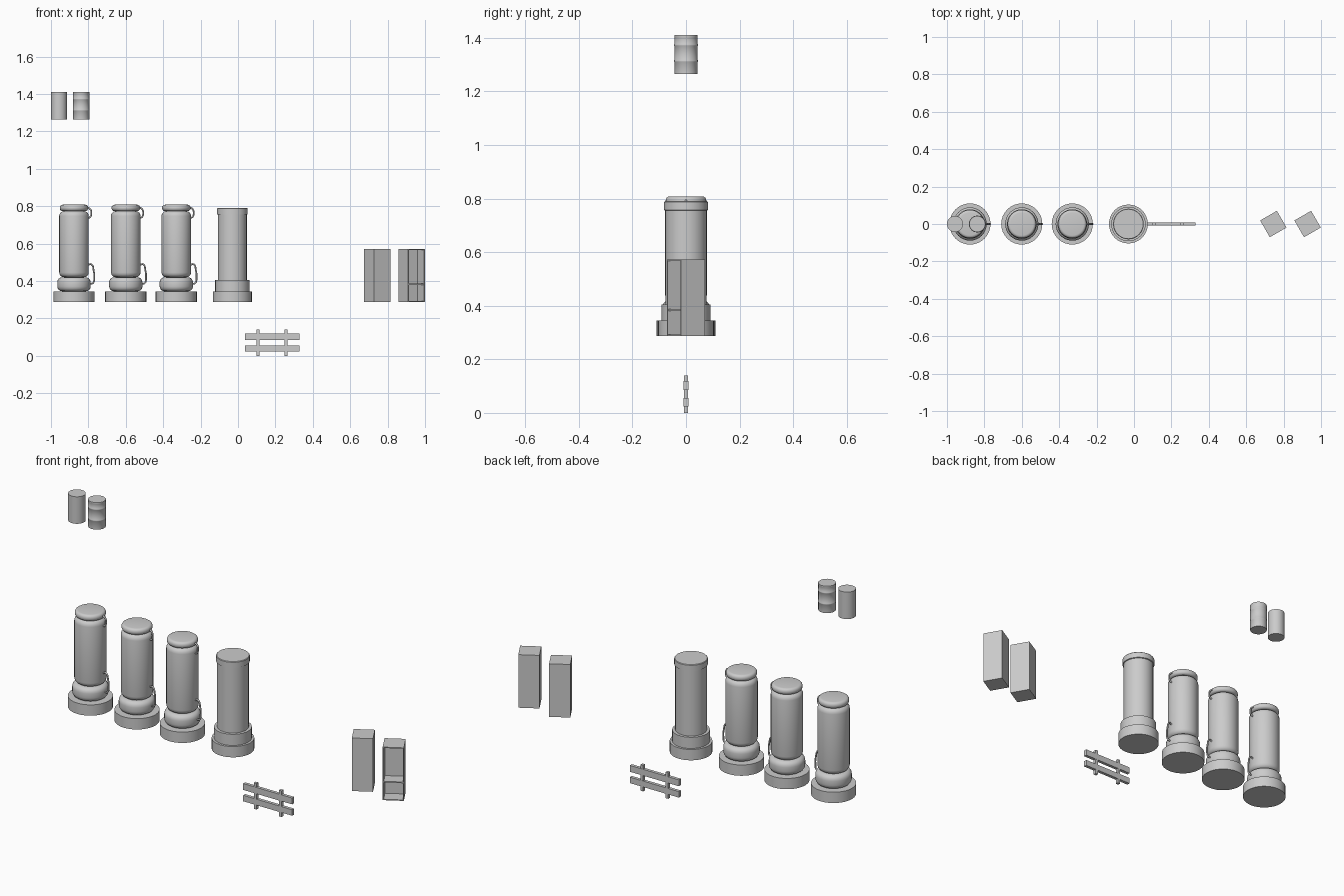
import bpy, bmesh, math
from mathutils import Matrix, Vector

if "Cube" in bpy.data.objects:
    bpy.data.objects.remove(bpy.data.objects["Cube"])


def finish(name, bm, loc, rot=0.0, smooth=True):
    bmesh.ops.recalc_face_normals(bm, faces=bm.faces)
    me = bpy.data.meshes.new(name)
    bm.to_mesh(me)
    bm.free()
    ob = bpy.data.objects.new(name, me)
    bpy.context.collection.objects.link(ob)
    ob.location = loc
    ob.rotation_euler.z = rot
    if smooth:
        bpy.ops.object.select_all(action='DESELECT')
        bpy.context.view_layer.objects.active = ob
        ob.select_set(True)
        bpy.ops.object.shade_smooth_by_angle(angle=math.radians(35))
    return ob


def lathe(name, profile, loc, sides=32):
    """Spin (radius, z) points around z and cap both ends."""
    bm = bmesh.new()
    rings = [[bm.verts.new((r * math.cos(math.tau * i / sides),
                            r * math.sin(math.tau * i / sides), z))
              for i in range(sides)] for r, z in profile]
    for a, b in zip(rings, rings[1:]):
        for i in range(sides):
            j = (i + 1) % sides
            bm.faces.new((a[i], a[j], b[j], b[i]))
    bm.faces.new(rings[0][::-1])
    bm.faces.new(rings[-1])
    return finish(name, bm, loc)


def rounded(r, z0, z1, c, n=4):
    """Profile of a drum with rounded top and bottom edges."""
    pts = []
    for zc, start in ((z0 + c, -90), (z1 - c, 0)):
        for i in range(n + 1):
            a = math.radians(start + 90 * i / n)
            pts.append((r - c + c * math.cos(a), zc + c * math.sin(a)))
    return pts


def box(bm, x0, x1, y0, y1, z0, z1):
    m = (Matrix.Translation(((x0 + x1) / 2, (y0 + y1) / 2, (z0 + z1) / 2))
         @ Matrix.Diagonal((x1 - x0, y1 - y0, z1 - z0, 1)))
    bmesh.ops.create_cube(bm, size=1, matrix=m)


def hose(name, pts, radius, loc):
    """Round tube through points in the xz plane."""
    cu = bpy.data.curves.new(name, 'CURVE')
    cu.dimensions = '3D'
    cu.bevel_depth = radius
    cu.bevel_resolution = 2
    cu.resolution_u = 6
    sp = cu.splines.new('BEZIER')
    sp.bezier_points.add(len(pts) - 1)
    for p, (x, z) in zip(sp.bezier_points, pts):
        p.co = (x, 0, z)
        p.handle_left_type = p.handle_right_type = 'AUTO'
    ob = bpy.data.objects.new(name, cu)
    bpy.context.collection.objects.link(ob)
    ob.location = loc


BASE = 0.287

# Three hosed tanks
tank = ([(0.11, 0), (0.11, 0.058)]
        + rounded(0.089, 0.058, 0.133, 0.026)
        + rounded(0.079, 0.133, 0.487, 0.026)
        + rounded(0.076, 0.487, 0.521, 0.015))
for i, x in enumerate((-0.877, -0.60, -0.33)):
    loc = (x, 0, BASE)
    lathe(f"tank_{i + 1}", tank, loc)
    hose(f"upper_hose_{i + 1}",
         [(0.065, 0.507), (0.086, 0.499), (0.093, 0.475), (0.086, 0.455), (0.070, 0.450)],
         0.0045, loc)
    hose(f"lower_hose_{i + 1}",
         [(0.070, 0.195), (0.092, 0.203), (0.105, 0.17), (0.108, 0.13), (0.102, 0.103), (0.078, 0.098)],
         0.0045, loc)

# Plain stepped tank
lathe("stepped_tank",
      [(0.104, 0), (0.104, 0.058), (0.092, 0.058), (0.092, 0.118), (0.077, 0.118),
       (0.077, 0.468), (0.082, 0.470), (0.082, 0.500), (0.079, 0.503)],
      (-0.03, 0, BASE))

# Barrels: one plain, one ribbed with a lip
lathe("plain_barrel", [(0.043, 1.265), (0.043, 1.41)], (-0.957, 0, 0), 24)
R = 0.043
ribbed = [(R, 1.265)]
for z in (1.313, 1.373):
    ribbed += [(R, z - 0.005), (R + 0.002, z - 0.002), (R + 0.002, z + 0.002), (R, z + 0.005)]
ribbed += [(R, 1.402), (R + 0.001, 1.405), (R, 1.41)]
lathe("ribbed_barrel", ribbed, (-0.838, 0, 0), 24)

# Fence: two posts and two rails
for i, x in enumerate((0.108, 0.257)):
    bm = bmesh.new()
    box(bm, x - 0.008, x + 0.008, -0.008, 0.008, 0, 0.14)
    finish(f"fence_post_{i + 1}", bm, (0, 0, 0), smooth=False)
for i, (z0, z1) in enumerate(((0.024, 0.056), (0.085, 0.119))):
    bm = bmesh.new()
    box(bm, 0.037, 0.328, -0.0085, 0.0085, z0, z1)
    finish(f"fence_rail_{i + 1}", bm, (0, 0, 0), smooth=False)

# Solid cabinet
H, TOP = 0.0517, 0.285
bm = bmesh.new()
box(bm, -H, H, -H, H, 0, TOP)
finish("closed_cabinet", bm, (0.745, 0, BASE), math.radians(30), False)

# Open cabinet: thin walls, back and shelf
T = 0.005
bm = bmesh.new()
box(bm, -H, H, H - 0.034, H, 0, TOP)
for s in (-1, 1):
    xs = sorted((s * H, s * (H - T)))
    box(bm, xs[0], xs[1], -H, H - 0.034, 0, TOP)
box(bm, -H + T, H - T, -H, H - 0.034, 0, T)
box(bm, -H + T, H - T, -H, H - 0.034, TOP - T, TOP)
finish("open_cabinet", bm, (0.928, 0, BASE), math.radians(30), False)
bm = bmesh.new()
box(bm, -H + T, H - T, -H + 0.003, H - 0.034, 0.093, 0.100)
finish("cabinet_shelf", bm, (0.928, 0, BASE), math.radians(30), False)
